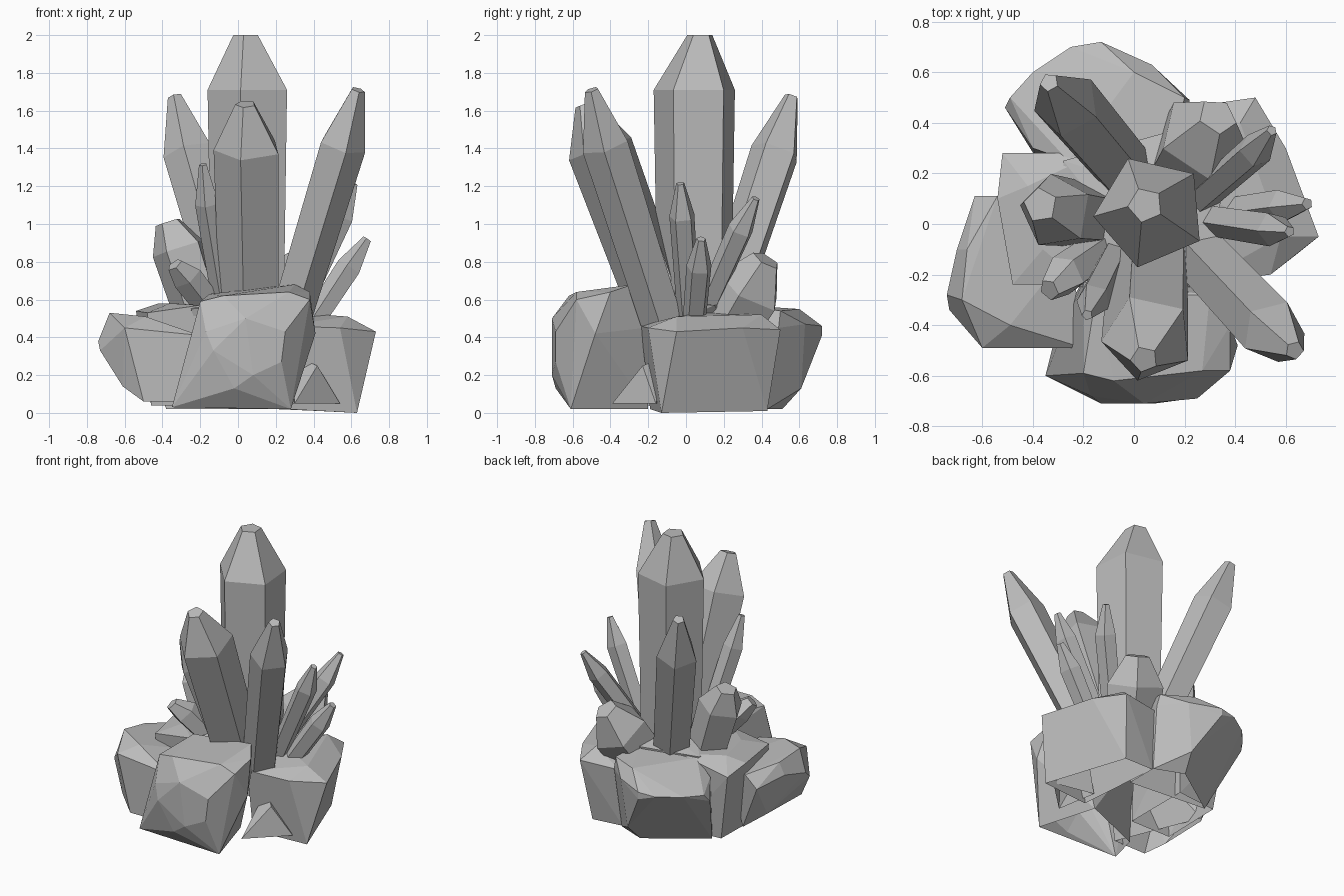
import bpy, bmesh
from math import radians, cos, sin
from mathutils import Vector

default = bpy.data.objects.get("Cube")
if default:
    bpy.data.objects.remove(default, do_unlink=True)

GREY = (0.5, 0.5, 0.5, 1)
stone = bpy.data.materials.new("plain grey")
stone.use_nodes = True
stone.diffuse_color = GREY
stone.node_tree.nodes["Principled BSDF"].inputs["Base Color"].default_value = GREY


def finish(name, bm):
    """Turn a bmesh into a flat shaded grey object."""
    mesh = bpy.data.meshes.new(name)
    bm.to_mesh(mesh)
    bm.free()
    mesh.materials.append(stone)
    obj = bpy.data.objects.new(name, mesh)
    bpy.context.collection.objects.link(obj)
    return obj


def crystal(name, base, shoulder, tip, radius, tip_radius, roll=185, sides=5):
    """Leaning prism that widens slightly upward and ends in a blunt point."""
    base, shoulder, tip = Vector(base), Vector(shoulder), Vector(tip)
    turn = Vector((0, 0, 1)).rotation_difference(shoulder - base)
    bm = bmesh.new()
    rings = []
    for centre, r in ((base, radius * 0.9), (shoulder, radius), (tip, tip_radius)):
        ring = []
        for i in range(sides):
            a = radians(roll + 360 * i / sides)
            ring.append(bm.verts.new(centre + turn @ Vector((r * cos(a), r * sin(a), 0))))
        rings.append(ring)
    for low, high in zip(rings, rings[1:]):
        for i in range(sides):
            j = (i + 1) % sides
            bm.faces.new((low[i], low[j], high[j], high[i]))
    bm.faces.new(rings[-1])
    bm.faces.new(rings[0][::-1])
    return finish(name, bm)


def rock(name, *points, open_below=True):
    """Faceted boulder: the hull of a few corners, hollow underneath."""
    bm = bmesh.new()
    for p in points:
        bm.verts.new(p)
    bmesh.ops.convex_hull(bm, input=bm.verts)
    loose = [v for v in bm.verts if not v.link_faces]
    bmesh.ops.delete(bm, geom=loose, context='VERTS')
    bmesh.ops.dissolve_limit(bm, angle_limit=radians(6), verts=bm.verts, edges=bm.edges)
    bmesh.ops.recalc_face_normals(bm, faces=bm.faces)
    bm.normal_update()
    if open_below:
        under = [f for f in bm.faces if f.normal.z < -0.8]
        bmesh.ops.delete(bm, geom=under, context='FACES')
    return finish(name, bm)


# Large crystals
crystal("central_crystal", (.065, .05, .4), (.065, .05, 1.71), (.045, .075, 2), .227, .07)
crystal("front_crystal", (.07, -.1, .45), (.055, -.45, 1.4), (.04, -.535, 1.635), .185, .055)
crystal("front_left_crystal", (.27, -.13, .5), (.55, -.425, 1.42), (.635, -.5, 1.71), .13, .038, 210)
crystal("back_right_crystal", (-.03, .2, .55), (-.265, .475, 1.38), (-.335, .56, 1.675), .135, .038, 190)

# Short stubby crystals
crystal("right_stub_crystal", (-.16, .03, .4), (-.31, .05, .87), (-.37, .075, 1.01), .15, .07, 170)
crystal("back_left_stub_crystal", (.18, .18, .38), (.28, .34, .65), (.33, .425, .81), .19, .08, 200)

# Thin crystals
crystal("left_thin_crystal", (.28, .02, .45), (.55, -.02, 1.04), (.615, -.03, 1.215), .07, .022)
crystal("left_low_crystal", (.36, .04, .42), (.59, .07, .77), (.685, .08, .92), .07, .025)
crystal("left_back_crystal", (.24, .08, .5), (.48, .29, .97), (.545, .37, 1.135), .07, .022)
crystal("front_right_thin_crystal", (-.06, -.1, .5), (-.16, -.3, 1.11), (-.185, -.36, 1.315), .068, .022)
crystal("right_low_crystal", (-.1, -.08, .5), (-.27, -.2, .72), (-.335, -.26, .785), .085, .045, 200)

# Boulders around the foot
rock("front_boulder",
     (-.35, -.6, .03), (.28, -.61, .02), (-.02, -.69, .13), (-.3, -.4, .03),
     (.16, -.2, .02), (-.13, -.71, .33), (.08, -.71, .2), (.23, -.69, .27),
     (.25, -.69, .43), (.04, -.71, .5), (-.17, -.68, .43), (-.2, -.59, .59),
     (-.08, -.62, .62), (.27, -.58, .64), (.38, -.58, .6), (.41, -.48, .42),
     (.38, -.4, .64), (.3, -.28, .68), (-.15, -.28, .63), (-.2, -.22, .56),
     (.26, -.22, .45))
rock("right_boulder",
     (-.74, -.28, .38), (-.73, -.34, .33), (-.68, -.3, .53), (-.6, -.49, .45),
     (-.49, -.4, .51), (-.2, -.49, .41), (-.25, -.49, .06), (-.5, -.49, .06),
     (-.61, -.42, .14), (-.7, -.1, .42), (-.63, .11, .38), (-.54, .11, .46),
     (-.5, .08, .07), (-.6, -.05, .14), (-.25, -.1, .42), (-.66, -.1, .5))
rock("right_back_boulder",
     (-.52, .28, .5), (-.54, .1, .54), (-.48, -.24, .53), (-.2, -.24, .57),
     (-.42, .15, .58), (-.36, -.1, .58), (-.15, .28, .57), (-.45, .25, .04),
     (-.46, -.2, .04), (-.15, .28, .04), (-.15, -.2, .04))
rock("back_boulder",
     (-.51, .46, .4), (-.49, .5, .45), (-.4, .6, .45), (-.25, .7, .45),
     (-.13, .72, .46), (-.13, .72, .41), (.07, .63, .47), (.22, .49, .45),
     (0, .6, .55), (.2, .5, .54), (.15, .3, .57), (-.26, .25, .56),
     (-.4, .3, .48), (-.38, .25, .02), (0, .51, .02), (.03, .61, .13),
     (.2, .43, .02), (.2, .2, .02))
rock("left_boulder",
     (.2, .46, .43), (.48, .5, .44), (.6, .3, .45), (.73, -.05, .43),
     (.65, -.11, .36), (.58, -.05, .51), (.42, .4, .52), (.3, .1, .53),
     (.54, -.2, .45), (.24, -.24, .46), (.63, -.13, 0), (.43, .43, .01),
     (.42, .43, .36), (.2, .42, .02), (.25, -.19, .02))
rock("left_wedge",
     (.54, -.16, .05), (.3, -.39, .05), (.42, -.23, .25), (.3, -.1, .3),
     (.25, -.1, .05))

# Rocky heart that the crystals grow from
rock("core",
     (-.25, -.25, .55), (.3, -.25, .6), (.35, .15, .57), (.12, .36, .58),
     (-.28, .25, .57), (0, -.1, .64), (.05, .15, .62), (-.2, -.2, .42),
     (.25, -.2, .42), (.2, .25, .42), (-.2, .25, .42), open_below=False)
